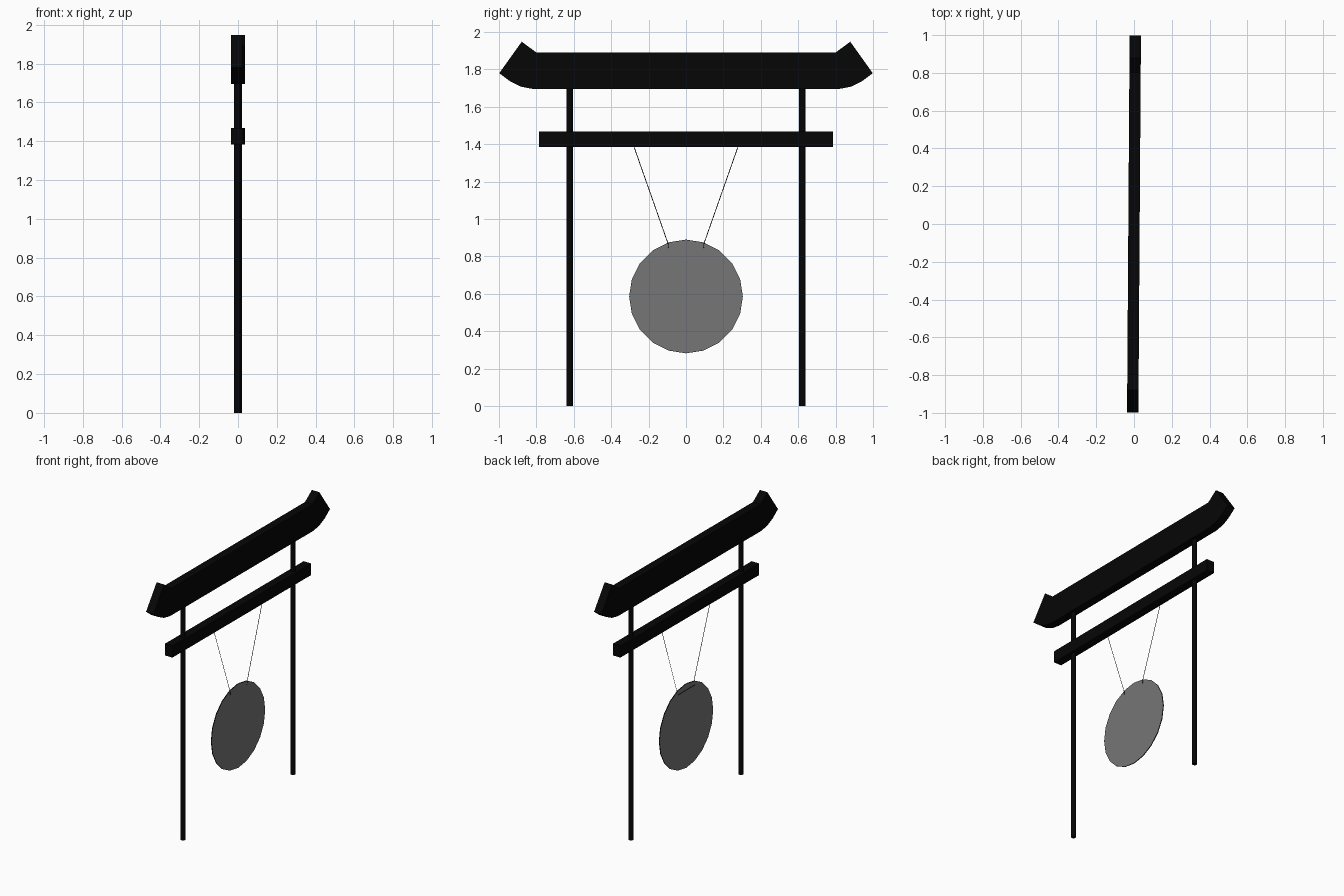
import bpy, bmesh, math
from mathutils import Matrix

if "Cube" in bpy.data.objects:
    bpy.data.objects.remove(bpy.data.objects["Cube"])

# The whole stand is turned very slightly about z
TURN = Matrix.Rotation(-0.0068, 4, 'Z')


def material(name, value):
    m = bpy.data.materials.new(name)
    m.diffuse_color = (value, value, value, 1)
    m.use_nodes = True
    m.node_tree.nodes["Principled BSDF"].inputs["Base Color"].default_value = m.diffuse_color
    return m


black = material("black_lacquer", 0.0017)
grey = material("gong_grey", 0.18)


def finish(name, bm, *mats):
    bmesh.ops.recalc_face_normals(bm, faces=bm.faces)
    bm.transform(TURN)
    me = bpy.data.meshes.new(name)
    bm.to_mesh(me)
    bm.free()
    for m in mats:
        me.materials.append(m)
    ob = bpy.data.objects.new(name, me)
    bpy.context.collection.objects.link(ob)
    return ob


def extrude_profile(name, pts, width, mat):
    """Extrude a (y, z) outline along x, centred on x = 0."""
    bm = bmesh.new()
    face = bm.faces.new([bm.verts.new((-width / 2, y, z)) for y, z in pts])
    ext = bmesh.ops.extrude_face_region(bm, geom=[face])
    moved = [v for v in ext["geom"] if isinstance(v, bmesh.types.BMVert)]
    bmesh.ops.translate(bm, verts=moved, vec=(width, 0, 0))
    return finish(name, bm, mat)


def cylinder_mesh(radius, depth, sides, matrix):
    bm = bmesh.new()
    bmesh.ops.create_cone(bm, cap_ends=True, segments=sides, radius1=radius,
                          radius2=radius, depth=depth, matrix=matrix)
    return bm


# Top beam with upswept ends
half = [(0.80, 1.89), (0.878, 1.948), (0.998, 1.78),
        (0.94, 1.736), (0.88, 1.707), (0.81, 1.694)]
extrude_profile("top_beam", half + [(-y, z) for y, z in reversed(half)], 0.06, black)

# Straight lower crossbeam
extrude_profile("cross_beam", [(-0.785, 1.384), (0.785, 1.384),
                               (0.785, 1.468), (-0.785, 1.468)], 0.06, black)

# Two posts
for side, label in ((-1, "left"), (1, "right")):
    finish(label + "_post", cylinder_mesh(
        0.0165, 1.70, 12, Matrix.Translation((0, side * 0.622, 0.85))), black)

# Thin gong disc, 20 sided with a corner at the top and a dark edge
disc = cylinder_mesh(0.304, 0.005, 20, Matrix.Translation((0, 0, 0.586))
                     @ Matrix.Rotation(math.pi / 2, 4, 'Y'))
caps = [f for f in disc.faces if len(f.verts) > 4]
bmesh.ops.inset_individual(disc, faces=caps, thickness=0.0015)
for f in disc.faces:
    f.material_index = 1 if len(f.verts) == 4 else 0
finish("gong", disc, grey, black)

# Cord: down from the beam, through the gong and across its back
cord = bpy.data.curves.new("cord", 'CURVE')
cord.dimensions = '3D'
cord.bevel_depth = 0.002
cord.bevel_resolution = 0
cord.use_fill_caps = True
path = [(0, -0.28, 1.392), (0.005, -0.095, 0.866), (0.005, -0.095, 0.846),
        (-0.005, -0.095, 0.846), (-0.005, 0.095, 0.846),
        (0.005, 0.095, 0.846), (0.005, 0.095, 0.866), (0, 0.28, 1.392)]
spline = cord.splines.new('POLY')
spline.points.add(len(path) - 1)
for p, co in zip(spline.points, path):
    p.co = (*co, 1)
cord.transform(TURN)
cord.materials.append(black)
bpy.context.collection.objects.link(bpy.data.objects.new("hanging_cord", cord))
